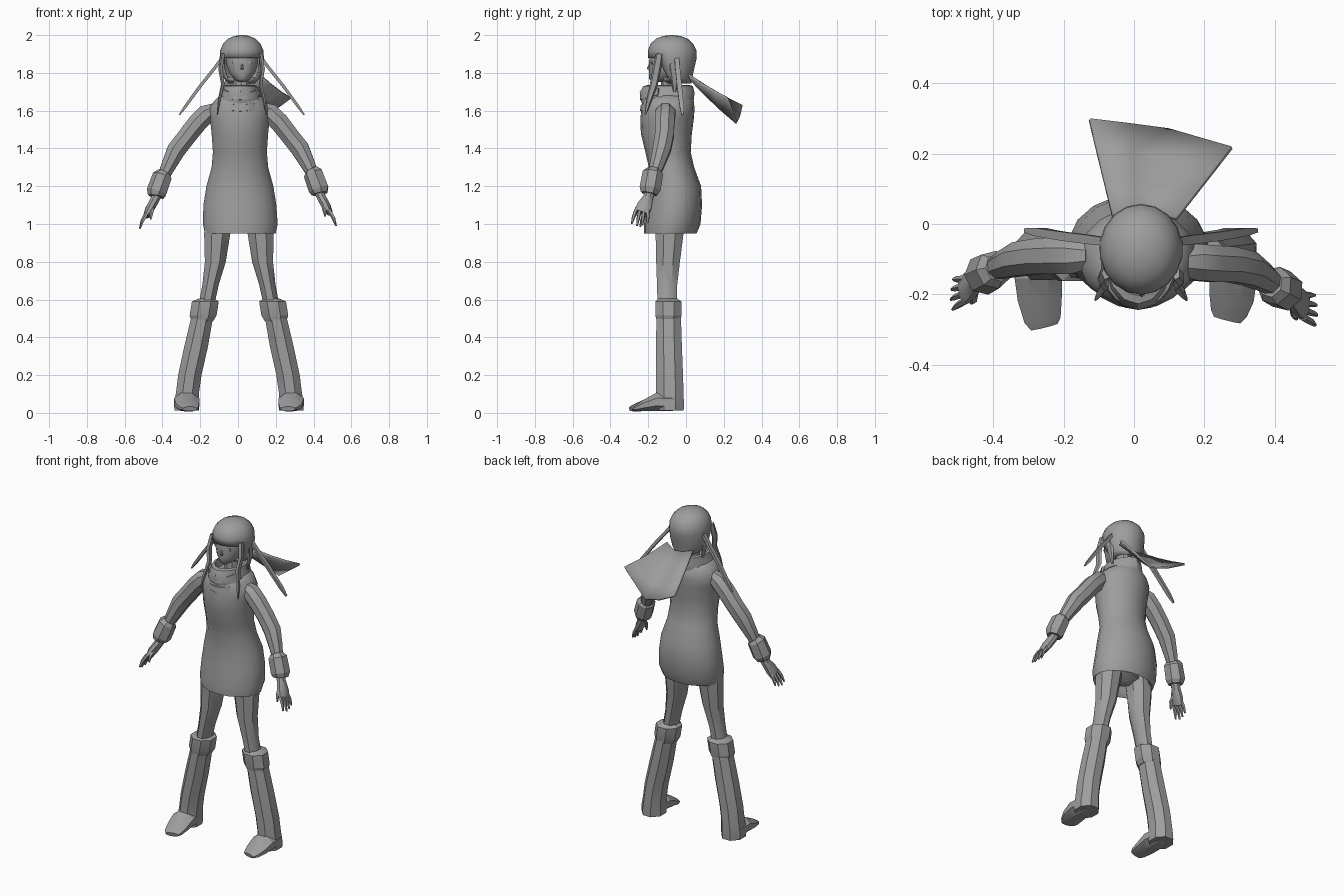
import bpy, bmesh, math
from mathutils import Vector

grey = bpy.data.materials.new("grey")
grey.diffuse_color = (0.34, 0.34, 0.34, 1)


def finish(name, bm, angle=32):
    bmesh.ops.recalc_face_normals(bm, faces=bm.faces)
    me = bpy.data.meshes.new(name)
    bm.to_mesh(me)
    bm.free()
    me.materials.append(grey)
    ob = bpy.data.objects.new(name, me)
    bpy.context.collection.objects.link(ob)
    bpy.ops.object.select_all(action='DESELECT')
    ob.select_set(True)
    bpy.context.view_layer.objects.active = ob
    bpy.ops.object.shade_smooth_by_angle(angle=math.radians(angle))
    return ob


def loft(name, rings, n=8, ref=None, angle=32, turn=0.5, drop=None):
    """Skin elliptical rings (x, y, z, rx, ry); ref makes them follow the path."""
    bm = bmesh.new()
    pts = [Vector(r[:3]) for r in rings]
    loops = []
    for i, r in enumerate(rings):
        a, b = Vector((1, 0, 0)), Vector((0, 1, 0))
        if ref:
            t = (pts[min(i + 1, len(pts) - 1)] - pts[max(i - 1, 0)]).normalized()
            a = t.cross(Vector(ref)).normalized()
            b = a.cross(t)
        loops.append([bm.verts.new(pts[i] + a * r[3] * math.cos(w) + b * r[4] * math.sin(w))
                      for w in (math.tau * (k + turn) / n for k in range(n))])
    for p, q in zip(loops, loops[1:]):
        for k in range(n):
            bm.faces.new((p[k], p[(k + 1) % n], q[(k + 1) % n], q[k]))
    if drop:                                   # open the shell by a rule
        bad = [f for f in bm.faces if drop(f.calc_center_median())]
        bmesh.ops.delete(bm, geom=bad, context='FACES')
    else:
        bm.faces.new(loops[0])
    bm.faces.new(loops[-1])
    return finish(name, bm, angle)


# Dress, with a hollow hem
loft("dress", [
    (.012, -.08, 1.08, .12, .09), (.012, -.08, .97, .165, .12), (.012, -.083, .95, .19, .139),
    (.012, -.073, 1.0, .201, .15), (.01, -.06, 1.1, .196, .145), (.01, -.06, 1.2, .18, .14),
    (.01, -.077, 1.3, .152, .12), (.01, -.095, 1.38, .145, .12), (.01, -.104, 1.48, .152, .135),
    (.01, -.1, 1.56, .161, .142), (.01, -.095, 1.61, .168, .14), (.01, -.095, 1.65, .14, .137),
    (.01, -.095, 1.68, .11, .12)], 18, angle=50)
loft("hips", [(.01, -.085, .955, .03, .03), (.01, -.085, .99, .1, .08),
              (.01, -.085, 1.1, .14, .1)], 10)

# Rolled collar, with loose folds across the chest
loft("collar", [
    (.012, -.1, 1.63, .125, .13), (.012, -.1, 1.66, .118, .142), (.012, -.1, 1.695, .1, .145),
    (.012, -.095, 1.73, .092, .132), (.012, -.092, 1.735, .078, .112),
    (.012, -.09, 1.69, .065, .09)], 14)
for name, rad, base in (("lower", .122, 1.65), ("upper", .105, 1.71)):
    bm = bmesh.new()
    rows = []
    for k in range(9):
        w = math.radians(200 + 140 * k / 8)
        x, y = .012 + rad * math.cos(w), -.1 + .135 * math.sin(w)
        z = base + .04 * math.sin(w)
        rows.append([bm.verts.new((x + u * math.cos(w), y + u * math.sin(w), z + v))
                     for u, v in ((.004, .022), (.009, -.012), (-.03, -.02), (-.03, .025))])
    for p, q in zip(rows, rows[1:]):
        for j in range(4):
            bm.faces.new((p[j], p[(j + 1) % 4], q[(j + 1) % 4], q[j]))
    bm.faces.new(rows[0])
    bm.faces.new(rows[-1])
    finish("collar_fold_" + name, bm)
loft("neck", [(.015, -.085, 1.62, .05, .05), (.018, -.08, 1.8, .045, .05)], 10)

# Head with nose, lips and eyes
loft("head", [
    (.022, -.14, 1.752, .018, .04), (.022, -.125, 1.768, .045, .07), (.022, -.11, 1.8, .07, .086),
    (.022, -.1, 1.84, .084, .096), (.022, -.098, 1.88, .088, .096), (.022, -.09, 1.94, .08, .09)],
    14, angle=50)
loft("nose", [(.022, -.192, 1.817, .01, .01), (.022, -.196, 1.823, .009, .012),
              (.022, -.188, 1.85, .004, .007)], 6)
loft("lips", [(.022, -.182, 1.783, .01, .008), (.022, -.184, 1.79, .018, .01),
              (.022, -.185, 1.797, .01, .007)], 8)
for s, side in ((-1, "left"), (1, "right")):
    loft("eye_" + side, [(.022 + s * .037, -.181, 1.845, .012, .005),
                         (.022 + s * .037, -.181, 1.853, .018, .007),
                         (.022 + s * .037, -.18, 1.863, .014, .006)], 8)


# Hair shell, open at the face below the fringe
def face_gap(c):
    return c.z < 1.885 and c.y < -.115


hair = loft("hair", [
    (.02, -.04, 1.745, .07, .07), (.02, -.05, 1.77, .096, .082), (.02, -.065, 1.82, .114, .108),
    (.02, -.072, 1.88, .119, .129), (.02, -.073, 1.92, .116, .128), (.02, -.075, 1.955, .1, .112),
    (.02, -.075, 1.98, .075, .085), (.02, -.075, 1.995, .042, .048), (.02, -.075, 2.0, .012, .012)],
    18, angle=45, drop=face_gap)
sol = hair.modifiers.new("thickness", 'SOLIDIFY')
sol.thickness = .012

# Hair strands: thin ribbons flying out, and locks falling over the chest
for s, side in ((-1, "left"), (1, "right")):
    def X(d):
        return .02 + s * d
    loft("flying_strand_" + side, [
        (X(.1), -.05, 1.885, .012, .016), (X(.14), -.045, 1.83, .012, .018),
        (X(.22), -.035, 1.73, .012, .018), (X(.3), -.022, 1.62, .011, .016),
        (X(.33), -.018, 1.578, .005, .008)], 4, ref=(0, 1, 0))
    loft("front_lock_" + side, [
        (X(.1), -.14, 1.9, .012, .02), (X(.112), -.155, 1.82, .012, .024),
        (X(.1), -.17, 1.74, .01, .022), (X(.118), -.195, 1.66, .008, .016),
        (X(.13), -.215, 1.58, .003, .005)], 5, ref=(0, 1, 0))
    loft("side_lock_" + side, [
        (X(.11), -.07, 1.85, .01, .025), (X(.105), -.06, 1.78, .01, .025),
        (X(.09), -.06, 1.7, .004, .008)], 5, ref=(0, 1, 0))

# Fan shaped ponytail, sagging along its middle
bm = bmesh.new()
root = [(-.06, .02, 1.785), (0, .03, 1.765), (.06, .03, 1.76), (.12, .015, 1.79)]
tip = [(-.126, .297, 1.625), (-.01, .283, 1.565), (.1, .268, 1.535), (.278, .217, 1.668)]
grid = [[bm.verts.new(Vector(a).lerp(Vector(b), t) - Vector((0, 0, .03 * t * (1 - t))))
         for a, b in zip(root, tip)] for t in (0, .33, .67, 1)]
for p, q in zip(grid, grid[1:]):
    for k in range(3):
        bm.faces.new((p[k], p[k + 1], q[k + 1], q[k]))
tail = finish("ponytail", bm, 40)
sol = tail.modifiers.new("thickness", 'SOLIDIFY')
sol.thickness, sol.offset = .012, 0

# Arms: sleeve, cuff, hand and fingers; the right one reaches further forward
for s, side, f, dz in ((-1, "left", 0, -.015), (1, "right", -.045, 0)):
    def P(x, y, z, k, rx, ry):
        return (s * x + .004 * k * s, y + f * k, z + dz * k, rx, ry)
    loft("sleeve_" + side, [
        P(.12, -.09, 1.615, .4, .035, .04), P(.165, -.09, 1.59, .4, .054, .056),
        P(.215, -.09, 1.54, .5, .055, .056), P(.27, -.092, 1.47, .5, .053, .054),
        P(.325, -.1, 1.4, .6, .053, .052), P(.365, -.115, 1.32, .8, .042, .042),
        P(.398, -.13, 1.25, 1, .03, .032)], 8, ref=(0, 1, 0))
    loft("cuff_" + side, [
        P(.385, -.125, 1.285, 1, .038, .04), P(.395, -.13, 1.268, 1, .054, .056),
        P(.425, -.145, 1.185, 1, .056, .058), P(.43, -.15, 1.16, 1, .044, .046)],
        7, ref=(0, 1, 0), angle=20)
    loft("hand_" + side, [
        P(.42, -.145, 1.18, 1, .027, .03), P(.438, -.155, 1.14, 1, .026, .028),
        P(.463, -.175, 1.095, 1, .025, .042), P(.48, -.19, 1.06, 1, .018, .042)],
        8, ref=(0, 1, 0))
    for i in range(4):
        o = (i - 1.5) * .021
        reach = 1 - .12 * abs(i - 1.3)
        loft("finger_%d_%s" % (i + 1, side), [
            P(.477, -.188 + o, 1.075, 1, .012, .011),
            P(.477 + .026 * reach, -.195 + o * 1.2, 1.075 - .045 * reach, 1, .0105, .0095),
            P(.477 + .04 * reach, -.2 + o * 1.35, 1.075 - .088 * reach, 1, .005, .005)],
            5, ref=(0, 1, 0))
    loft("thumb_" + side, [
        P(.445, -.17, 1.125, 1, .013, .013), P(.453, -.215, 1.08, 1, .012, .012),
        P(.458, -.225, 1.04, 1, .005, .005)], 5, ref=(0, 1, 0))

# Legs, boots and pointed feet
for s, side, toe in ((-1, "left", -.292), (1, "right", -.272)):
    def L(x, y, z, rx, ry):
        return (s * x + .005, y, z, rx, ry)
    loft("leg_" + side, [
        L(.1, -.085, 1.05, .08, .085), L(.115, -.087, .95, .075, .08),
        L(.125, -.095, .8, .06, .068), L(.15, -.1, .68, .047, .058),
        L(.17, -.1, .58, .045, .055)], 8, angle=40)
    loft("boot_cuff_" + side, [
        L(.172, -.095, .605, .045, .052), L(.178, -.093, .59, .077, .075),
        L(.19, -.093, .515, .077, .075), L(.194, -.093, .485, .062, .066)], 8, angle=20)
    loft("boot_" + side, [
        L(.192, -.092, .52, .062, .07), L(.227, -.09, .35, .068, .074),
        L(.26, -.087, .2, .067, .077), L(.272, -.086, .11, .066, .079),
        L(.277, -.086, .05, .072, .081), L(.277, -.086, .013, .07, .08)], 8, angle=35)
    loft("foot_" + side, [
        L(.277, -.03, .05, .045, .03), L(.277, -.07, .056, .07, .05),
        L(.277, -.15, .058, .073, .053), L(.273, -.21, .041, .068, .034),
        L(.265, toe + .02, .026, .056, .02), L(.26, toe, .021, .042, .013)],
        8, ref=(0, 0, 1), angle=25)
